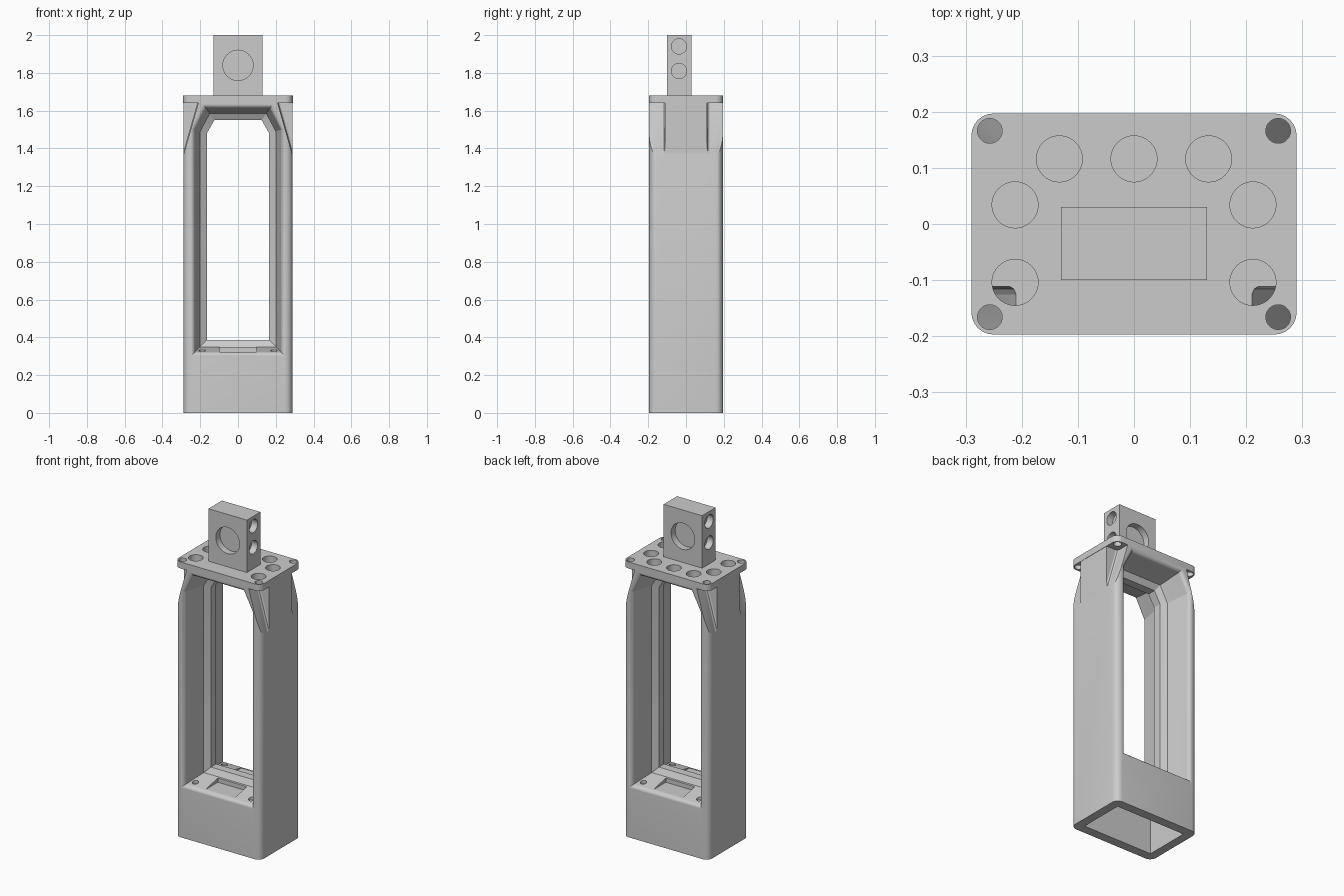
import bpy, bmesh, math
from mathutils import Matrix

if "Cube" in bpy.data.objects:
    bpy.data.objects.remove(bpy.data.objects["Cube"])

grey = bpy.data.materials.new("plain_grey")
grey.use_nodes = True
colour = (0.6, 0.6, 0.6, 1)
grey.diffuse_color = colour
grey.node_tree.nodes["Principled BSDF"].inputs["Base Color"].default_value = colour


def finish(bm, name):
    bmesh.ops.recalc_face_normals(bm, faces=bm.faces)
    mesh = bpy.data.meshes.new(name)
    bm.to_mesh(mesh)
    bm.free()
    mesh.materials.append(grey)
    ob = bpy.data.objects.new(name, mesh)
    bpy.context.collection.objects.link(ob)
    return ob


def box(name, lo, hi, radius=0):
    """Box from two corners, with optional rounded upright edges."""
    bm = bmesh.new()
    bmesh.ops.create_cube(bm, size=1)
    for v in bm.verts:
        v.co = [a + (c + 0.5) * (b - a) for a, b, c in zip(lo, hi, v.co)]
    if radius:
        upright = [e for e in bm.edges
                   if abs(e.verts[0].co.z - e.verts[1].co.z) > 0.001]
        bmesh.ops.bevel(bm, geom=upright, offset=radius, segments=6,
                        profile=0.5, affect='EDGES')
    return finish(bm, name)


def rod(centre, radius, length, axis='Z'):
    """Cylinder used as a drill."""
    turn = {'X': Matrix.Rotation(math.pi / 2, 4, 'Y'),
            'Y': Matrix.Rotation(math.pi / 2, 4, 'X'),
            'Z': Matrix.Identity(4)}[axis]
    bm = bmesh.new()
    bmesh.ops.create_cone(bm, cap_ends=True, segments=40, radius1=radius,
                          radius2=radius, depth=length,
                          matrix=Matrix.Translation(centre) @ turn)
    return finish(bm, "drill")


def loft(rings, name):
    """Skin a row of equal-sized point loops and cap both ends."""
    bm = bmesh.new()
    loops = [[bm.verts.new(p) for p in ring] for ring in rings]
    n = len(loops[0])
    for a, b in zip(loops, loops[1:]):
        for i in range(n):
            j = (i + 1) % n
            bm.faces.new((a[i], a[j], b[j], b[i]))
    bm.faces.new(loops[0])
    bm.faces.new(loops[-1])
    return finish(bm, name)


def cut(ob, cutters):
    for c in cutters:
        c.hide_render = True
        mod = ob.modifiers.new("cut", 'BOOLEAN')
        mod.operation = 'DIFFERENCE'
        mod.solver = 'EXACT'
        mod.object = c
        bpy.context.view_layer.objects.active = ob
        bpy.ops.object.modifier_apply(modifier=mod.name)
        bpy.data.objects.remove(c)


SIDES = (-1, 1)
CORNERS = [(sx, sy) for sx in SIDES for sy in SIDES]

# Main body
body = box("body_frame", (-0.288, -0.197, 0), (0.288, 0.197, 1.64), 0.04)


def window_ring(y, grow):
    """Outline of the opening, widened evenly from its narrowest waist."""
    w, sill, top = 0.165 + grow, 0.385 - grow, 1.55 + grow
    shoulder, tw = 1.48 + 0.3 * grow, 0.125 + 0.7 * grow
    return [(-w, y, sill), (w, y, sill), (w, y, shoulder),
            (tw, y, top), (-tw, y, top), (-w, y, shoulder)]


# Window: rounded rim, sloped wall, then a raised inner rib
R = 0.025
profile = [(0.26, 0.062 + R)]
for i in range(7):
    a = math.radians(15 * i)
    profile.append((0.1975 - R + R * math.cos(a), 0.062 + R - R * math.sin(a)))
profile += [(0.045, 0.035), (0.025, 0)]
rings = [window_ring(-y, g) for y, g in profile]
rings += [window_ring(y, g) for y, g in reversed(profile)]
cutters = [loft(rings, "window_cutter")]

# Sloped corner pockets below the top plate, with a softened inner edge
slope = [(0.2043, 1.66), (0.2957, 1.34), (0.4, 1.34), (0.4, 1.66)]
for sx, sy in CORNERS:
    cutters.append(loft([[(sx * (x + shift), sy * y, z) for x, z in slope]
                         for y, shift in ((0.111, 0.012), (0.116, 0.004),
                                          (0.126, 0), (0.26, 0))],
                        "pocket_cutter"))

# Base cavity, sill notches and sill screw holes
cutters.append(box("cavity_cutter", (-0.235, -0.14, -0.1), (0.235, 0.14, 0.27)))
for s in SIDES:
    y0, y1 = sorted((s * 0.17, s * 0.055))
    cutters.append(box("notch_cutter", (-0.098, y0, 0.322), (0.098, y1, 0.42)))
for sx, sy in CORNERS:
    cutters.append(rod((sx * 0.19, sy * 0.14, 0.335), 0.018, 0.04))
cut(body, cutters)

# Top plate with corner screw holes and an arc of larger holes
plate = box("top_plate", (-0.29, -0.197, 1.64), (0.29, 0.197, 1.68), 0.04)
drills = [rod((sx * 0.257, sy * 0.166, 1.66), 0.022, 0.1) for sx, sy in CORNERS]
drills.append(rod((0, 0.116, 1.66), 0.041, 0.1))
for s in SIDES:
    for x, y in ((0.133, 0.116), (0.212, 0.034), (0.212, -0.104)):
        drills.append(rod((s * x, y, 1.66), 0.041, 0.1))
cut(plate, drills)

# Mounting block with blind round recesses on four sides
block = box("mounting_block", (-0.13, -0.1, 1.68), (0.13, 0.03, 2.0))
drills = [rod((0, y, 1.84), 0.08, 0.08, 'Y') for y in (-0.1, 0.03)]
for s in SIDES:
    for z in (1.81, 1.94):
        drills.append(rod((s * 0.13, -0.037, z), 0.04, 0.08, 'X'))
cut(block, drills)

# Smooth rounded surfaces, keep edges sharp
bpy.ops.object.select_all(action='DESELECT')
for ob in (body, plate, block):
    ob.select_set(True)
bpy.context.view_layer.objects.active = body
bpy.ops.object.shade_smooth_by_angle(angle=math.radians(18))
